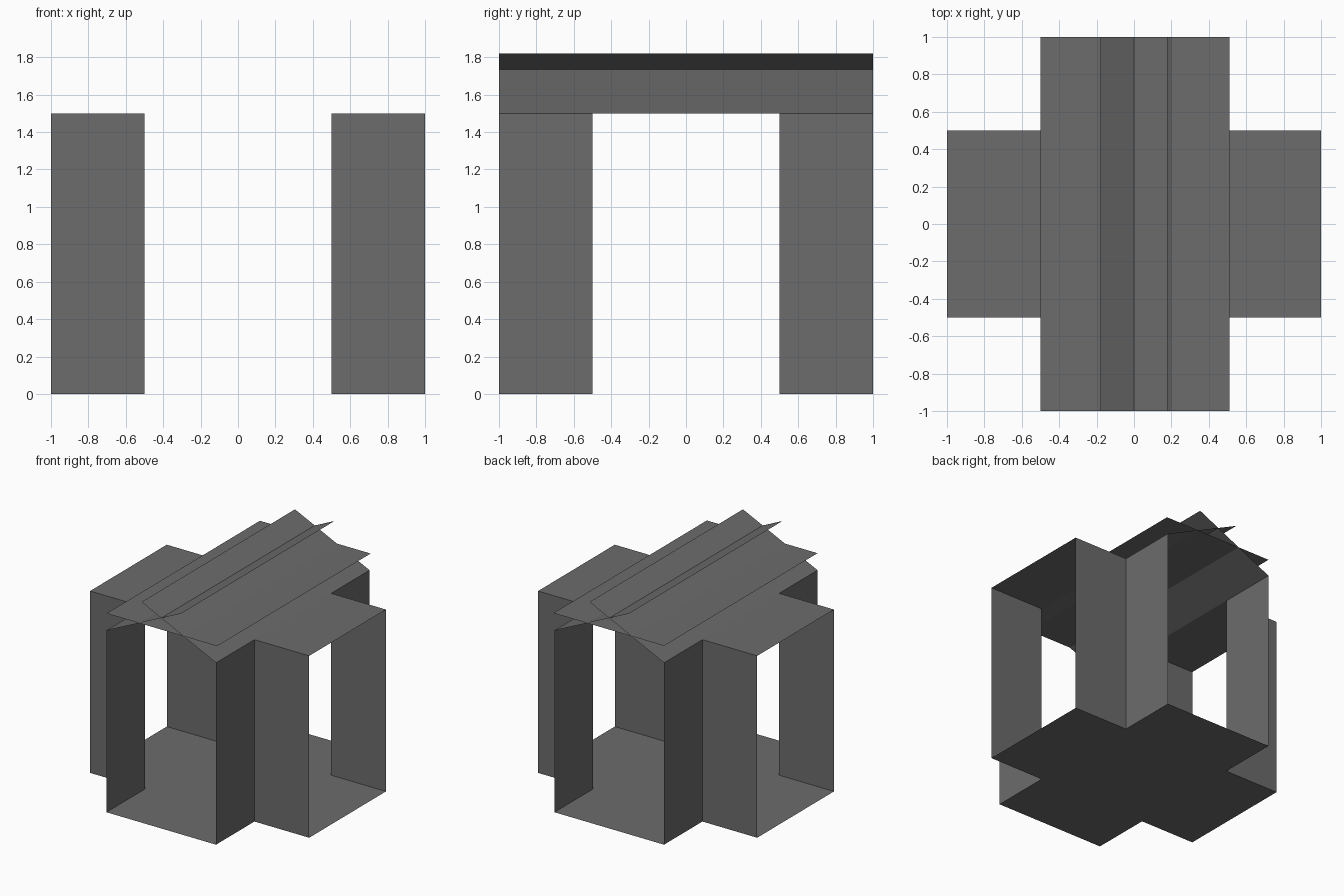
import bpy
import bmesh

if "Cube" in bpy.data.objects:
    bpy.data.objects.remove(bpy.data.objects["Cube"])

grey = bpy.data.materials.new("grey")
grey.diffuse_color = (0.15, 0.15, 0.15, 1)
grey.use_nodes = True
grey.node_tree.nodes["Principled BSDF"].inputs["Base Color"].default_value = grey.diffuse_color


def sheet(name, points):
    """One flat polygon through the given corners."""
    bm = bmesh.new()
    bm.faces.new([bm.verts.new(p) for p in points])
    mesh = bpy.data.meshes.new(name)
    bm.to_mesh(mesh)
    bm.free()
    mesh.materials.append(grey)
    obj = bpy.data.objects.new(name, mesh)
    bpy.context.collection.objects.link(obj)
    return obj


IN, OUT, WALL, RIDGE = 0.5, 1.0, 1.5, 1.82

# Cross-shaped floor
quarter = [(OUT, -IN), (OUT, IN), (IN, IN)]
cross = []
for turn in range(4):
    cross += [(x, y, 0) for x, y in quarter]
    quarter = [(-y, x) for x, y in quarter]
sheet("floor", cross)

# Corner walls: an L of two panels in each inner corner
for sx in (-1, 1):
    for sy in (-1, 1):
        for name, (ax, ay) in (("side_wall", (OUT, IN)), ("end_wall", (IN, OUT))):
            a, b = (sx * IN, sy * IN), (sx * ax, sy * ay)
            sheet(name, [(*a, 0), (*b, 0), (*b, WALL), (*a, WALL)])

for s in (-1, 1):
    # Flat roofs over the two side arms
    sheet("arm_roof", [(s * IN, -s * IN, WALL), (s * OUT, -s * IN, WALL),
                       (s * OUT, s * IN, WALL), (s * IN, s * IN, WALL)])
    # Sloping roof sheets that cross at the ridge
    sheet("roof_slope", [(s * IN, -s * OUT, WALL), (s * IN, s * OUT, WALL),
                         (-s * 0.18, s * OUT, RIDGE), (-s * 0.18, -s * OUT, RIDGE)])

# Level sheet passing through both slopes
sheet("loft_sheet", [(-0.5, -OUT, 1.64), (0.51, -OUT, 1.64),
                     (0.51, OUT, 1.64), (-0.5, OUT, 1.64)])
